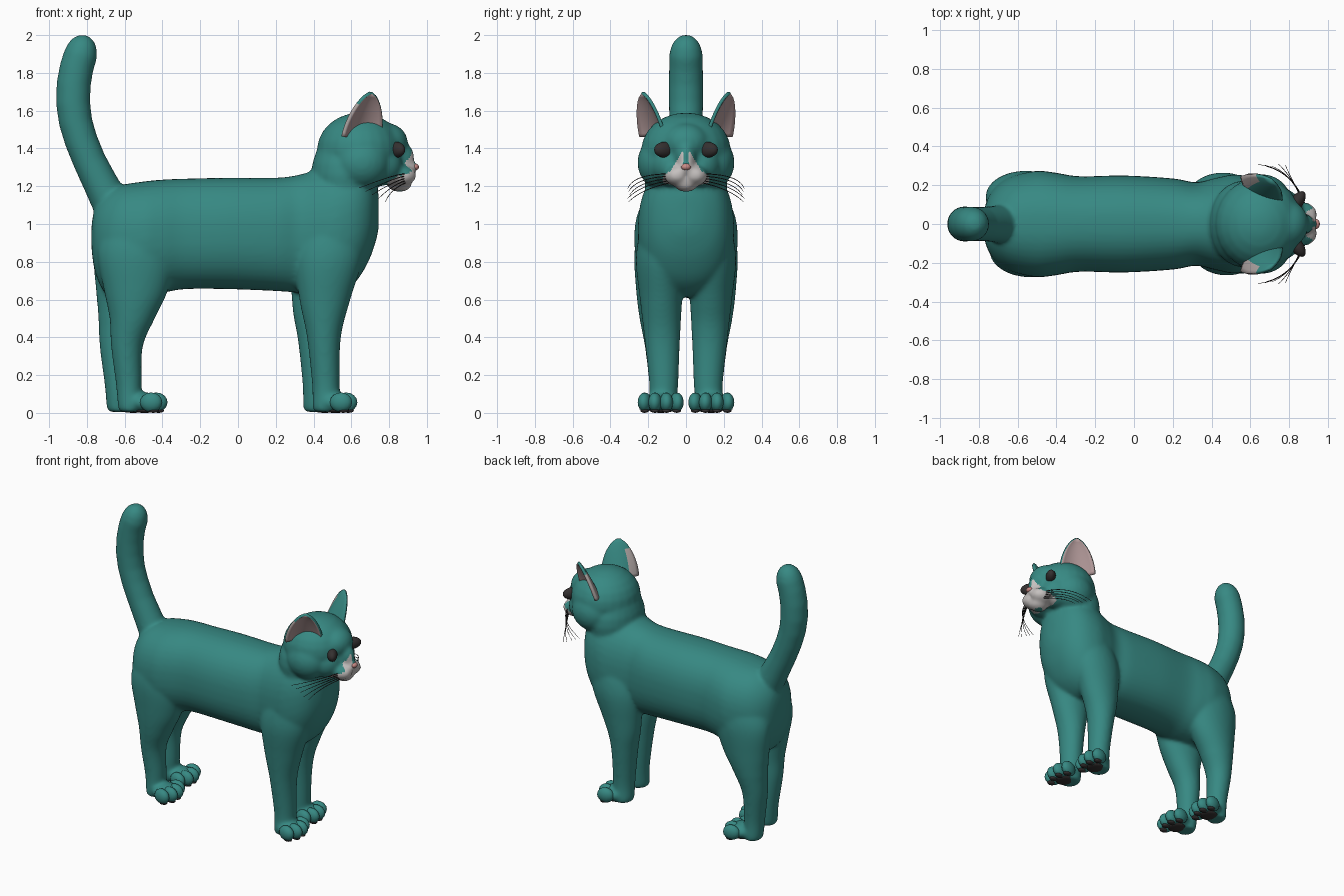
import bpy, bmesh, math
from mathutils import Vector, Matrix

if "Cube" in bpy.data.objects:
    bpy.data.objects.remove(bpy.data.objects["Cube"])


def material(name, rgb):
    m = bpy.data.materials.new(name)
    m.diffuse_color = (*rgb, 1)
    m.use_nodes = True
    m.node_tree.nodes["Principled BSDF"].inputs["Base Color"].default_value = m.diffuse_color
    return m


TEAL = material("teal fur", (0.038, 0.25, 0.227))
LIGHT = material("pale muzzle", (0.56, 0.53, 0.52))
EARPINK = material("ear pink", (0.46, 0.33, 0.33))
EARGREY = material("ear grey", (0.42, 0.37, 0.36))
NOSE = material("nose pink", (0.58, 0.26, 0.24))
DARK = material("dark grey", (0.035, 0.03, 0.03))


def ball(bm, c, r, yaw=0.0, seg=24):
    mat = Matrix.Translation(c) @ Matrix.Rotation(yaw, 4, 'Z') @ Matrix.Diagonal((*r, 1))
    bmesh.ops.create_uvsphere(bm, u_segments=seg, v_segments=seg // 2, radius=1, matrix=mat)


def flowing(rows, n=5):
    """Catmull-Rom interpolation of tuples, for even lofts."""
    out = []
    for i in range(len(rows) - 1):
        p = [rows[max(i - 1, 0)], rows[i], rows[i + 1], rows[min(i + 2, len(rows) - 1)]]
        for k in range(n):
            t = k / n
            out.append(tuple(.5 * (2 * b + (c - a) * t + (2 * a - 5 * b + 4 * c - d) * t * t
                                   + (3 * b - a - 3 * c + d) * t ** 3) for a, b, c, d in zip(*p)))
    return out + [rows[-1]]


def loft(bm, rings):
    rows = [[bm.verts.new(p) for p in ring] for ring in rings]
    n = len(rows[0])
    for a, b in zip(rows, rows[1:]):
        for i in range(n):
            j = (i + 1) % n
            bm.faces.new((a[i], a[j], b[j], b[i]))
    bm.faces.new(rows[0][::-1])
    bm.faces.new(rows[-1])


def ring(c, u, v, n=40, power=2.0):
    c, u, v = Vector(c), Vector(u), Vector(v)
    pts = []
    for i in range(n):
        a = 2 * math.pi * i / n
        co, si = math.cos(a), math.sin(a)
        pts.append(c + u * math.copysign(abs(co) ** (2 / power), co)
                   + v * math.copysign(abs(si) ** (2 / power), si))
    return pts


def finish(bm, name, *mats):
    bmesh.ops.recalc_face_normals(bm, faces=bm.faces)
    return to_object(bm, name, *mats)


def to_object(bm, name, *mats):
    for f in bm.faces:
        f.smooth = True
    me = bpy.data.meshes.new(name)
    bm.to_mesh(me)
    bm.free()
    for m in mats:
        me.materials.append(m)
    ob = bpy.data.objects.new(name, me)
    bpy.context.collection.objects.link(ob)
    return ob


bm = bmesh.new()

# torso: x, bottom, top, half width
torso = [(-.775, .86, 1.0, .05), (-.755, .74, 1.09, .13), (-.70, .63, 1.16, .205),
         (-.62, .61, 1.205, .25), (-.5, .62, 1.225, .274), (-.4, .635, 1.235, .264),
         (-.28, .655, 1.24, .246), (-.05, .655, 1.245, .25), (.2, .645, 1.245, .235),
         (.32, .635, 1.26, .215), (.42, .62, 1.29, .238), (.52, .62, 1.32, .255),
         (.62, .69, 1.33, .235), (.69, .80, 1.29, .185), (.73, .91, 1.22, .11), (.745, .98, 1.15, .04)]
loft(bm, [ring((x, 0, (b + t) / 2), (0, w, 0), (0, 0, (t - b) / 2), power=2.3)
          for x, b, t, w in flowing(torso)])

# legs: z, x centre, y centre, x radius, y radius
front = [(.005, .47, .125, .06, .065), (.03, .468, .125, .073, .075), (.15, .465, .118, .073, .077),
         (.4, .455, .126, .09, .095), (.6, .46, .132, .135, .112), (.82, .48, .135, .18, .13),
         (1.0, .5, .12, .15, .11), (1.1, .51, .09, .08, .07)]
hind = [(.005, -.572, .125, .05, .06), (.03, -.575, .125, .06, .07), (.15, -.578, .12, .068, .075),
        (.35, -.588, .13, .084, .088), (.5, -.56, .14, .12, .106), (.65, -.54, .142, .17, .122),
        (.85, -.535, .138, .21, .135), (1.0, -.54, .12, .16, .115), (1.1, -.54, .09, .09, .07)]
feet = []  # x of paw, side
for rows, shifts, heel in ((front, (0, -.05), .52), (hind, (0, -.06), -.485)):
    for s, dx in zip((-1, 1), shifts):
        loft(bm, [ring((x + dx * min(1, max(0, (1 - z) / .5)), s * y, z), (rx, 0, 0), (0, ry, 0))
                  for z, x, y, rx, ry in flowing(rows)])
        ball(bm, (heel + dx - .01, s * .132, .055), (.09, .092, .054))
        feet.append((heel + dx, s))

# tail: x, z, radius
tail = [(-.62, 1.02, .085), (-.685, 1.13, .098), (-.735, 1.23, .092), (-.785, 1.33, .088), (-.83, 1.44, .088),
        (-.86, 1.54, .089), (-.873, 1.64, .091), (-.870, 1.74, .091), (-.854, 1.83, .09),
        (-.832, 1.90, .089), (-.823, 1.945, .077), (-.818, 1.977, .057), (-.815, 2.0, .025)]
rings = []
for i, (x, z, r) in enumerate(tail):
    a, b = tail[max(i - 1, 0)], tail[min(i + 1, len(tail) - 1)]
    t = Vector((b[0] - a[0], 0, b[1] - a[1])).normalized()
    rings.append(ring((x, 0, z), Vector((t.z, 0, -t.x)) * r, (0, r, 0)))
loft(bm, rings)

# neck, skull, brow, nose bridge, nose tip and chin
for c, r in (((.565, 0, 1.26), (.178, .225, .23)), ((.645, 0, 1.39), (.228, .238, .2)),
             ((.785, 0, 1.43), (.115, .125, .105)), ((.835, 0, 1.35), (.10, .062, .10)),
             ((.90, 0, 1.30), (.056, .036, .036)), ((.855, 0, 1.215), (.068, .065, .046))):
    ball(bm, c, r)
# cheeks and whisker pouches
for s in (-1, 1):
    ball(bm, (.655, s * .13, 1.325), (.15, .128, .14))
    ball(bm, (.75, s * .075, 1.31), (.12, .11, .11))
    ball(bm, (.862, s * .048, 1.257), (.084, .068, .056))
body = finish(bm, "cat_body", TEAL)

# fuse into one smooth skin
rm = body.modifiers.new("fuse", 'REMESH')
rm.mode = 'VOXEL'
rm.voxel_size = .0105
rm.use_smooth_shade = True
sm = body.modifiers.new("soften", 'SMOOTH')
sm.factor = .5
sm.iterations = 16
dg = bpy.context.evaluated_depsgraph_get()
skin = bpy.data.meshes.new_from_object(body.evaluated_get(dg))
body.modifiers.clear()
body.data = skin
skin.materials.clear()
for m in (TEAL, LIGHT):
    skin.materials.append(m)
# pale muzzle and streaks beside the nose bridge
for p in skin.polygons:
    p.use_smooth = True
    x, y, z = p.center
    y = abs(y)
    muzzle = (y / .125) ** 2 + ((z - 1.235) / .06) ** 2 < 1
    streak = 1.26 < z < 1.38 and .016 < y < .07 * (1.42 - z) / .12
    p.material_index = 1 if x > .79 and (muzzle or streak) else 0

# four toes on each paw, and dark pads
toes, pads = bmesh.new(), bmesh.new()
for x, s in feet:
    y0 = s * .134
    ball(pads, (x - .01, y0, .013), (.06, .062, .013), seg=16)
    for dy, fx in ((-.085, .025), (-.03, .052), (.03, .052), (.085, .025)):
        ball(toes, (x + fx, y0 + dy, .056), (.06, .036, .052), yaw=dy * 2, seg=16)
        ball(pads, (x + fx + .012, y0 + dy, .012), (.03, .023, .012), seg=12)
finish(toes, "toes", TEAL)
finish(pads, "paw_pads", DARK)

# ears: cupped leaf opening sideways and forward, grey at the outer back
for s, name in ((1, "ear_far"), (-1, "ear_near")):
    bm = bmesh.new()
    wide, out = Vector((-.84, .54 * s, 0)), Vector((.54, .84 * s, 0))
    base, tip = Vector((.66, .185 * s, 1.46)), Vector((.708, .236 * s, 1.688))
    N, M = 12, 12
    rows = []
    for i in range(N + 1):
        t = i / N
        w = .115 * max(1 - t ** 1.9, .006) ** .65
        row = []
        for j in range(M + 1):
            u = 2 * j / M - 1
            row.append(bm.verts.new(base.lerp(tip, t) + wide * u * w
                                    - out * (1 - u * u) * .055 * (1 - t) ** .7))
        rows.append(row)
    for i in range(N):
        for j in range(M):
            q = [rows[i][j], rows[i][j + 1], rows[i + 1][j + 1], rows[i + 1][j]]
            f = bm.faces.new(q if s > 0 else q[::-1])
            f.material_index = 2 if j > M * .7 and i < N * .75 else 0
    ear = to_object(bm, name, EARPINK, TEAL, EARPINK, EARGREY)
    so = ear.modifiers.new("thickness", 'SOLIDIFY')
    so.thickness = .018
    so.offset = -1
    so.material_offset = 1
    so.material_offset_rim = 1

# eyes
bm = bmesh.new()
for s in (-1, 1):
    ball(bm, (.838, s * .112, 1.393), (.034, .066, .042), yaw=s * -.62)
finish(bm, "eyes", DARK)

# nose
bm = bmesh.new()
ball(bm, (.938, 0, 1.302), (.02, .026, .018), seg=16)
finish(bm, "nose", NOSE)

# whiskers
cu = bpy.data.curves.new("whiskers", 'CURVE')
cu.dimensions = '3D'
cu.bevel_depth = .003
cu.bevel_resolution = 1
cu.materials.append(DARK)
for s in (-1, 1):
    for k in range(5):
        a = Vector((.885, s * .09, 1.265 - .012 * k))
        b = Vector((.83 - .005 * k, s * (.275 - .01 * k), 1.265 - .02 * k))
        c = Vector((.64 + .035 * k, s * (.308 - .005 * (k % 3)), 1.19 - .018 * k))
        sp = cu.splines.new('POLY')
        sp.points.add(10)
        for i, p in enumerate(sp.points):
            t = i / 10
            p.co = (*(a * (1 - t) ** 2 + b * 2 * t * (1 - t) + c * t * t), 1)
            p.radius = 1 - .6 * t
bpy.context.collection.objects.link(bpy.data.objects.new("whiskers", cu))
